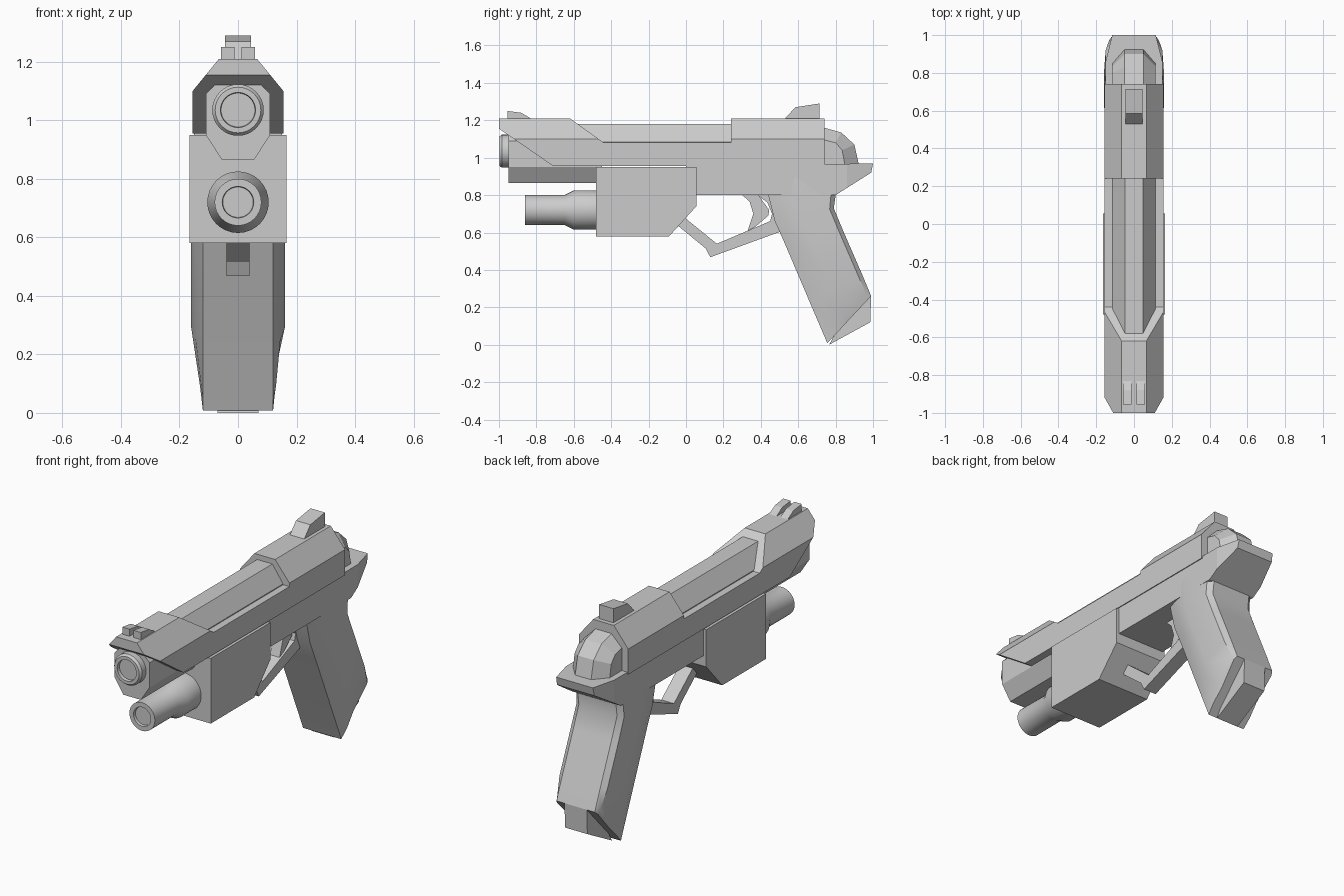
import bpy, bmesh, math
from mathutils import Vector

if "Cube" in bpy.data.objects:
    bpy.data.objects.remove(bpy.data.objects["Cube"])

grey = bpy.data.materials.new("grey metal")
grey.diffuse_color = (0.6, 0.6, 0.6, 1)
grey.use_nodes = True
grey.node_tree.nodes["Principled BSDF"].inputs["Base Color"].default_value = grey.diffuse_color


def finish(name, bm, smooth=0):
    bmesh.ops.recalc_face_normals(bm, faces=bm.faces[:])
    me = bpy.data.meshes.new(name)
    bm.to_mesh(me)
    bm.free()
    ob = bpy.data.objects.new(name, me)
    bpy.context.collection.objects.link(ob)
    me.materials.append(grey)
    if smooth:
        bpy.ops.object.select_all(action='DESELECT')
        ob.select_set(True)
        bpy.context.view_layer.objects.active = ob
        bpy.ops.object.shade_smooth_by_angle(angle=math.radians(smooth))
    return ob


def loft(name, rings, smooth=0, cuts=()):
    """Skin matching rings, cap both ends, then trim with (point, normal) planes."""
    bm = bmesh.new()
    rows = [[bm.verts.new(p) for p in r] for r in rings]
    n = len(rows[0])
    for a, b in zip(rows, rows[1:]):
        for i in range(n):
            j = (i + 1) % n
            bm.faces.new((a[i], a[j], b[j], b[i]))
    bm.faces.new(rows[0])
    bm.faces.new(rows[-1])
    for co, no in cuts:
        res = bmesh.ops.bisect_plane(bm, geom=bm.verts[:] + bm.edges[:] + bm.faces[:],
                                     plane_co=Vector(co), plane_no=Vector(no), clear_outer=True)
        edges = [e for e in res['geom_cut'] if isinstance(e, bmesh.types.BMEdge)]
        bmesh.ops.edgeloop_fill(bm, edges=edges)
    return finish(name, bm, smooth)


def side_plate(name, pts, half, x=0, cuts=()):
    """Extrude a (y, z) outline across x."""
    return loft(name, [[(x + s * half, y, z) for y, z in pts] for s in (-1, 1)], cuts=cuts)


def section(name, half_pts, y0, y1, cuts=()):
    """Extrude a mirrored (x, z) section along y."""
    pts = half_pts + [(-x, z) for x, z in reversed(half_pts)]
    return loft(name, [[(x, y, z) for x, z in pts] for y in (y0, y1)], cuts=cuts)


def turned(name, profile, z, n=32):
    """Round part along y from (radius, y) pairs."""
    rings = [[(r * math.cos(2 * math.pi * i / n), y, z + r * math.sin(2 * math.pi * i / n))
              for i in range(n)] for r, y in profile]
    return loft(name, rings, smooth=30)


# Slide: full-height nose and tail, slimmer middle
full = [(0.155, 0.955), (0.155, 1.10), (0.065, 1.21)]
section("slide_nose", full, -1.0, -0.44, cuts=[
    ((0, -1, 1.155), (0, -0.2, -0.29)),
    ((0, -0.62, 1.21), (0, 0.13, 0.18)),
    ((0.155, -0.92, 0), (0.08, -0.045, 0)),
    ((-0.155, -0.92, 0), (-0.08, -0.045, 0))])
section("slide_middle_lower", [(0.155, 0.955), (0.155, 1.08)], -0.44, 0.24)
section("slide_middle_top", [(0.115, 1.07), (0.115, 1.085), (0.048, 1.18)], -0.6, 0.24)
section("slide_tail", full, 0.24, 0.74)

# Barrel housing and muzzle
section("barrel_housing", [(0.055, 0.865), (0.11, 0.95), (0.11, 1.09), (0.075, 1.125)], -0.95, -0.45)
turned("muzzle", [(0.088, -0.94), (0.088, -0.985), (0.078, -0.998), (0.06, -0.998), (0.058, -0.98)], 1.035)

# Under-barrel light with its housing
side_plate("light_housing", [(-0.48, 0.95), (-0.48, 0.58), (-0.09, 0.58),
                             (0.055, 0.74), (0.055, 0.95)], 0.165)
turned("light_tube", [(0.105, -0.46), (0.105, -0.60), (0.08, -0.65), (0.08, -0.86),
                      (0.054, -0.86), (0.052, -0.845)], 0.72)

# Frame with rear tang, its tail corners trimmed
side_plate("frame", [(0.0, 0.965), (0.0, 0.80), (0.80, 0.80), (0.99, 0.92), (1.0, 0.968)], 0.15,
           cuts=[((s * 0.15, 0.86, 0), (s * 0.14, 0.035, 0)) for s in (-1, 1)])

# Hammer cover: raised centre strip with bevelled flanks
outer = [(0.70, 1.165), (0.74, 1.16), (0.83, 1.135), (0.90, 1.07), (0.925, 0.96), (0.70, 0.96)]
inner = [(0.70, 1.10), (0.74, 1.095), (0.80, 1.08), (0.835, 1.04), (0.85, 0.96), (0.70, 0.96)]
loft("hammer_cover", [[(x, y, z) for y, z in pts] for x, pts in
                      ((-0.115, inner), (-0.05, outer), (0.05, outer), (0.115, inner))])

# Grip: rows run top to bottom as front y, z, back y, z, widest half width
rows = [(0.40, 0.94, 0.79, 0.94, 0.148), (0.44, 0.80, 0.80, 0.80, 0.155),
        (0.475, 0.66, 0.79, 0.73, 0.158), (0.52, 0.56, 0.84, 0.61, 0.16),
        (0.665, 0.22, 0.94, 0.38, 0.16), (0.74, 0.045, 0.98, 0.285, 0.13),
        (0.755, 0.008, 0.99, 0.26, 0.12)]
rings = []
for fy, fz, by, bz, w in rows:
    half = [(0.12, 0), ((0.12 + w) / 2 + 0.005, 0.2), (w, 0.45), ((0.12 + w) / 2 + 0.01, 0.93), (0.12, 1)]
    side = [(x, fy + (by - fy) * t, fz + (bz - fz) * t) for x, t in half]
    rings.append(side + [(-x, y, z) for x, y, z in reversed(side)])
loft("grip", rings, smooth=32)
side_plate("magazine_base", [(0.765, 0.0), (0.985, 0.12), (0.99, 0.26), (0.90, 0.24)], 0.07)

# Trigger and guard
side_plate("trigger_guard", [(-0.06, 0.65), (0.105, 0.515), (0.13, 0.468), (0.52, 0.61), (0.52, 0.69),
                             (0.46, 0.665), (0.165, 0.54), (-0.02, 0.69)], 0.04)
side_plate("trigger", [(0.29, 0.81), (0.34, 0.765), (0.36, 0.70), (0.33, 0.61), (0.37, 0.63),
                       (0.44, 0.69), (0.445, 0.72), (0.38, 0.81)], 0.03)
side_plate("trigger_rear_frame", [(0.37, 0.81), (0.435, 0.76), (0.46, 0.70), (0.45, 0.66),
                                  (0.50, 0.62), (0.53, 0.81)], 0.04)

# Sights
side_plate("rear_sight", [(0.53, 1.20), (0.53, 1.21), (0.585, 1.27), (0.715, 1.29), (0.715, 1.20)], 0.045)
for s, label in ((-1, "left"), (1, "right")):
    side_plate("front_sight_" + label, [(-0.955, 1.20), (-0.955, 1.25), (-0.88, 1.24),
                                        (-0.83, 1.21), (-0.83, 1.20)], 0.023, x=s * 0.035)
